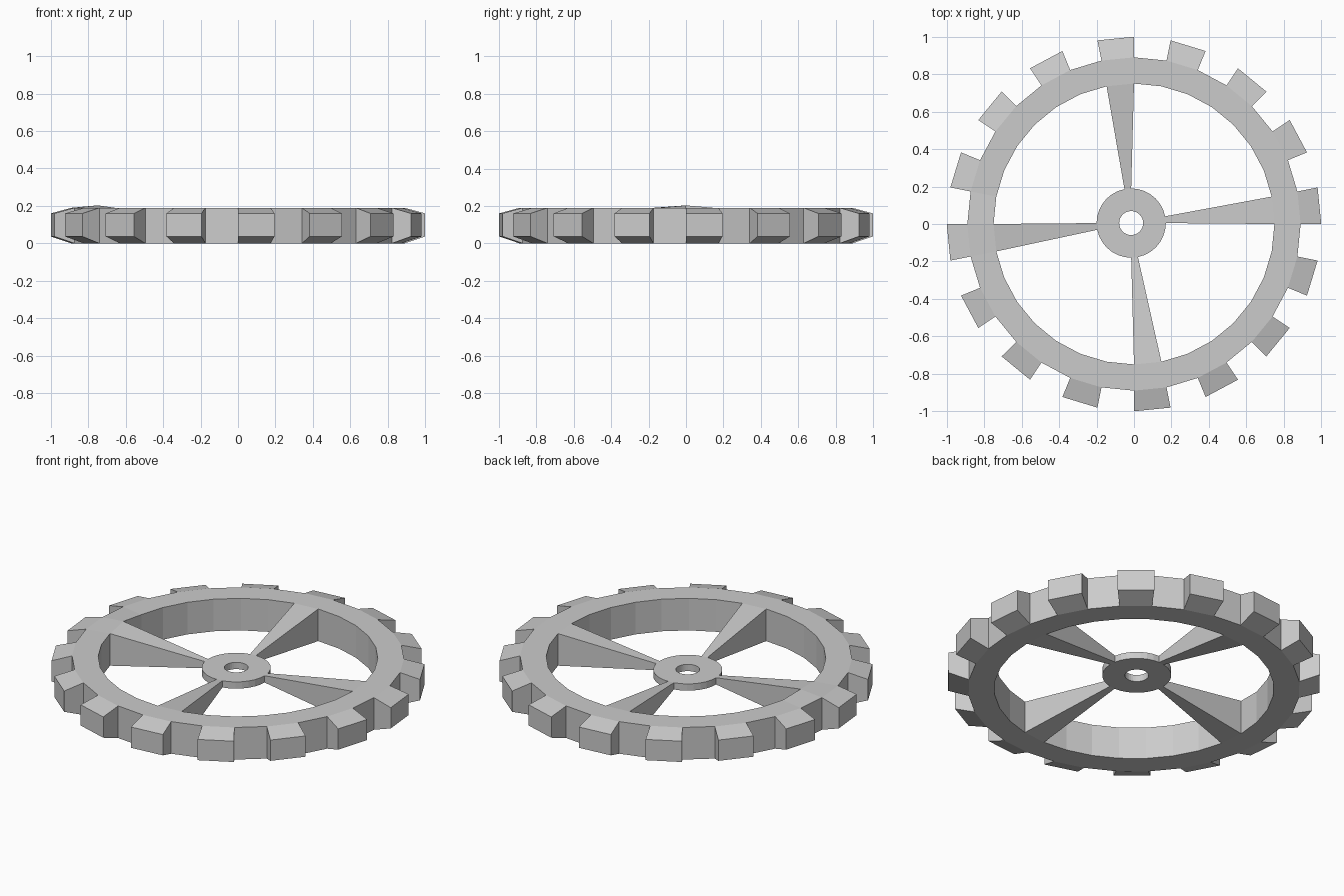
import bpy, bmesh
from math import cos, sin, tau

if "Cube" in bpy.data.objects:
    bpy.data.objects.remove(bpy.data.objects["Cube"])

N = 32                          # sides round the wheel
TEETH = range(0, N, 2)          # sectors carrying a tooth
SPOKES = range(0, N, 8)         # sectors carrying a spoke
HUB = (-0.015, 0.005)


def ring(r, z0, z1, centre=(0, 0)):
    """Return a function giving the (bottom, top) points at step i."""
    def at(i):
        a = tau * (i % N) / N
        x, y = centre[0] + r * cos(a), centre[1] + r * sin(a)
        return (x, y, z0), (x, y, z1)
    return at


tip = ring(1.0, 0.037, 0.16)
rim_out = ring(0.89, 0, 0.19)
rim_in_plain = ring(0.75, 0, 0.19)
hub_out = ring(0.185, 0.085, 0.125, HUB)
bore = ring(0.064, 0.085, 0.125, HUB)


def rim_in(i):
    # the rim's inner edge rises slightly on the left
    b, t = rim_in_plain(i)
    return b, (t[0], t[1], 0.203 if i % N == N // 2 else t[2])


def build(name, inner, outer, sectors, sides=False, no_inner=(), no_outer=()):
    """Wedge blocks between two rings; hidden joints are left open."""
    bm = bmesh.new()

    def face(*pts):
        bm.faces.new([bm.verts.new(p) for p in pts])

    for i in sectors:
        (ab, at), (bb, bt) = inner(i), inner(i + 1)
        (cb, ct), (db, dt) = outer(i), outer(i + 1)
        face(at, ct, dt, bt)
        face(ab, bb, db, cb)
        if i not in no_outer:
            face(cb, db, dt, ct)
        if i not in no_inner:
            face(ab, at, bt, bb)
        if sides:
            face(ab, cb, ct, at)
            face(bb, bt, dt, db)
    bmesh.ops.remove_doubles(bm, verts=bm.verts, dist=1e-5)
    mesh = bpy.data.meshes.new(name)
    bm.to_mesh(mesh)
    bm.free()
    obj = bpy.data.objects.new(name, mesh)
    bpy.context.collection.objects.link(obj)


# Rim, bevelled teeth, tapering spokes and bored hub
build("rim", rim_in, rim_out, range(N), no_inner=SPOKES, no_outer=TEETH)
build("teeth", rim_out, tip, TEETH, sides=True, no_inner=TEETH)
build("spokes", hub_out, rim_in, SPOKES, sides=True, no_inner=SPOKES, no_outer=SPOKES)
build("hub", bore, hub_out, range(N), no_outer=SPOKES)
